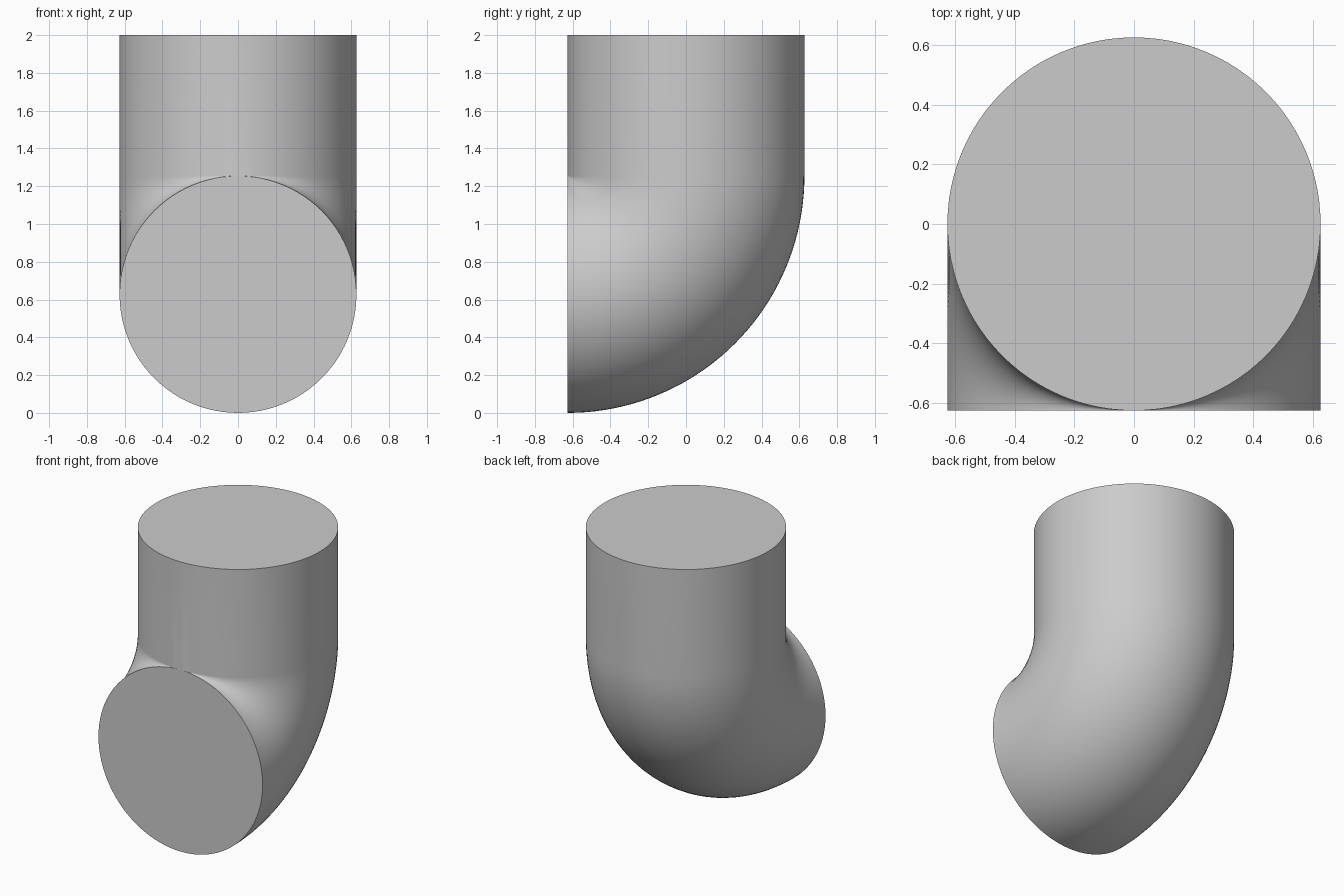
import bpy, bmesh, math
from mathutils import Matrix, Vector

cube = bpy.data.objects.get("Cube")
if cube:
    bpy.data.objects.remove(cube)

R = 0.627        # pipe radius, equal to the bend radius
TOP = 2.0        # height of the upper end
SIDES = 96
STEPS = 40

grey = bpy.data.materials.new("light_grey")
grey.use_nodes = True
colour = (0.6, 0.6, 0.6, 1)
grey.diffuse_color = colour
grey.node_tree.nodes["Principled BSDF"].inputs["Base Color"].default_value = colour

bm = bmesh.new()
pivot = Vector((0, -R, 2 * R))


def ring(z, angle=0):
    """Circle of the pipe at height z, swung about the bend pivot."""
    turn = Matrix.Rotation(angle, 3, 'X')
    verts = []
    for i in range(SIDES):
        a = math.tau * i / SIDES
        p = Vector((R * math.cos(a), R * math.sin(a), z))
        verts.append(bm.verts.new(pivot + turn @ (p - pivot)))
    return verts


# Straight upper pipe, then a quarter-turn bend towards the front
rings = [ring(TOP)]
rings += [ring(2 * R, -math.pi / 2 * k / STEPS) for k in range(STEPS + 1)]
for upper, lower in zip(rings, rings[1:]):
    for i in range(SIDES):
        j = (i + 1) % SIDES
        bm.faces.new((upper[i], lower[i], lower[j], upper[j]))

# Flat ends
bm.faces.new(rings[0])
bm.faces.new(rings[-1][::-1])

# The inside of the bend closes to a single point
bmesh.ops.remove_doubles(bm, verts=bm.verts, dist=0.0002)
bmesh.ops.recalc_face_normals(bm, faces=bm.faces)

mesh = bpy.data.meshes.new("elbow_pipe")
bm.to_mesh(mesh)
bm.free()
mesh.materials.append(grey)
elbow = bpy.data.objects.new("elbow_pipe", mesh)
bpy.context.collection.objects.link(elbow)

bpy.ops.object.select_all(action='DESELECT')
elbow.select_set(True)
bpy.context.view_layer.objects.active = elbow
bpy.ops.object.shade_smooth_by_angle(angle=math.radians(30))
